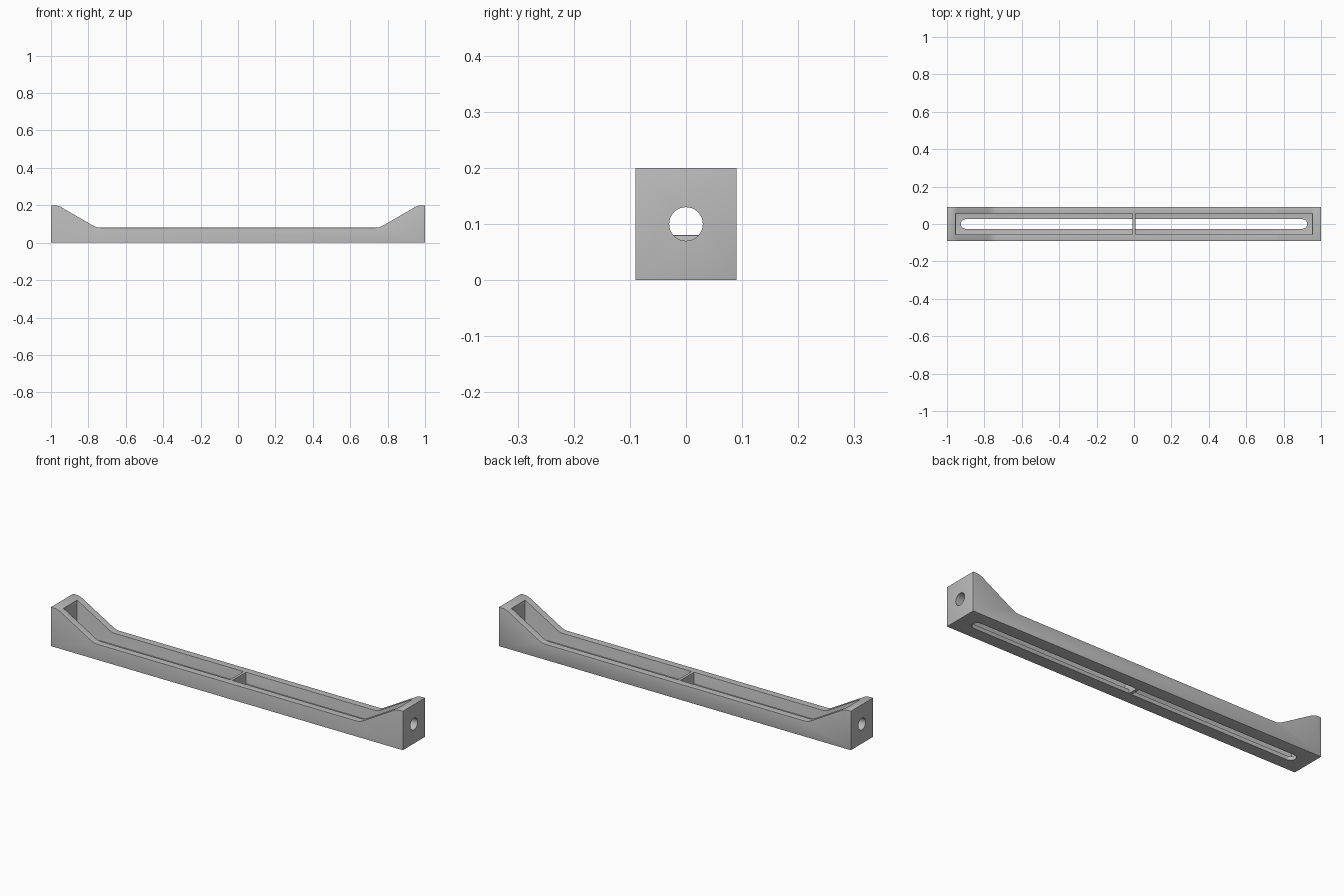
import bpy, bmesh, math
from mathutils import Vector

cube = bpy.data.objects.get("Cube")
if cube:
    bpy.data.objects.remove(cube, do_unlink=True)

HALF_WIDTH, POCKET_HALF, SLOT_R = 0.09, 0.055, 0.026
END, LOW, FLOOR = 0.2, 0.08, 0.02

grey = bpy.data.materials.new("plain grey")
grey.use_nodes = True
colour = (0.5, 0.5, 0.5, 1)
grey.diffuse_color = colour
grey.node_tree.nodes["Principled BSDF"].inputs["Base Color"].default_value = colour


def prism(name, points, offset):
    """Extrude a closed outline of 3D points along an offset."""
    bm = bmesh.new()
    face = bm.faces.new([bm.verts.new(p) for p in points])
    new = bmesh.ops.extrude_face_region(bm, geom=[face])["geom"]
    bmesh.ops.translate(bm, vec=offset,
                        verts=[v for v in new if isinstance(v, bmesh.types.BMVert)])
    bmesh.ops.recalc_face_normals(bm, faces=bm.faces)
    mesh = bpy.data.meshes.new(name)
    bm.to_mesh(mesh)
    bm.free()
    mesh.materials.append(grey)
    obj = bpy.data.objects.new(name, mesh)
    bpy.context.collection.objects.link(obj)
    return obj


def fillet(a, corner, b, size, steps=5):
    """Round a corner of an outline with a short curve."""
    a, corner, b = Vector(a), Vector(corner), Vector(b)
    p = corner + (a - corner).normalized() * size
    q = corner + (b - corner).normalized() * size
    return [p.lerp(corner, i / steps).lerp(corner.lerp(q, i / steps), i / steps)
            for i in range(steps + 1)]


def apply(obj, kind, **settings):
    mod = obj.modifiers.new(kind.lower(), kind)
    for key, value in settings.items():
        setattr(mod, key, value)
    bpy.context.view_layer.objects.active = obj
    bpy.ops.object.modifier_apply(modifier=mod.name)


def cut(obj, cutter):
    apply(obj, "BOOLEAN", operation="DIFFERENCE", solver="EXACT", object=cutter)
    bpy.data.objects.remove(cutter, do_unlink=True)


# Side profile: raised ends sloping down to a low middle
tip, knee, foot, mid = (1, END), (0.963, END), (0.755, LOW), (0, LOW)
right = [Vector((1, 0)), Vector(tip)]
right += fillet(tip, knee, foot, 0.02) + fillet(knee, foot, mid, 0.02)
outline = right + [Vector((-p.x, p.y)) for p in reversed(right)]
body = prism("bracket_body", [(p.x, -HALF_WIDTH, p.y) for p in outline],
             (0, 2 * HALF_WIDTH, 0))

# Two pockets, leaving a thin rib in the middle
for side in (1, -1):
    x0, x1 = side * 0.007, side * 0.953
    cut(body, prism("pocket_cutter",
                    [(x0, -POCKET_HALF, FLOOR), (x1, -POCKET_HALF, FLOOR),
                     (x1, POCKET_HALF, FLOOR), (x0, POCKET_HALF, FLOOR)], (0, 0, 0.4)))

# Softened edges, with the front bottom edge left crisp
bm = bmesh.new()
bm.from_mesh(body.data)
weight = bm.edges.layers.float.new("bevel_weight_edge")
for e in bm.edges:
    crisp = all(v.co.y < -HALF_WIDTH + 0.001 and v.co.z < 0.001 for v in e.verts)
    if len(e.link_faces) == 2 and e.calc_face_angle() > 0.6 and not crisp:
        e[weight] = 1
bm.to_mesh(body.data)
bm.free()
apply(body, "BEVEL", limit_method="WEIGHT", width=0.0055, segments=3)

# Floor slots with round outer ends
for side in (1, -1):
    pts = [(side * 0.007, -SLOT_R, -0.1)]
    for i in range(13):
        a = math.pi * (i / 12 - 0.5)
        pts.append((side * (0.9 + SLOT_R * math.cos(a)), SLOT_R * math.sin(a), -0.1))
    pts.append((side * 0.007, SLOT_R, -0.1))
    cut(body, prism("slot_cutter", pts, (0, 0, 0.15)))

# Screw hole through each end wall
for side in (1, -1):
    ring = [(side * 0.9, 0.03 * math.cos(i * math.tau / 40),
             0.1 + 0.03 * math.sin(i * math.tau / 40)) for i in range(40)]
    cut(body, prism("hole_cutter", ring, (side * 0.2, 0, 0)))

bpy.ops.object.select_all(action="DESELECT")
body.select_set(True)
bpy.context.view_layer.objects.active = body
bpy.ops.object.shade_smooth_by_angle(angle=math.radians(35))
